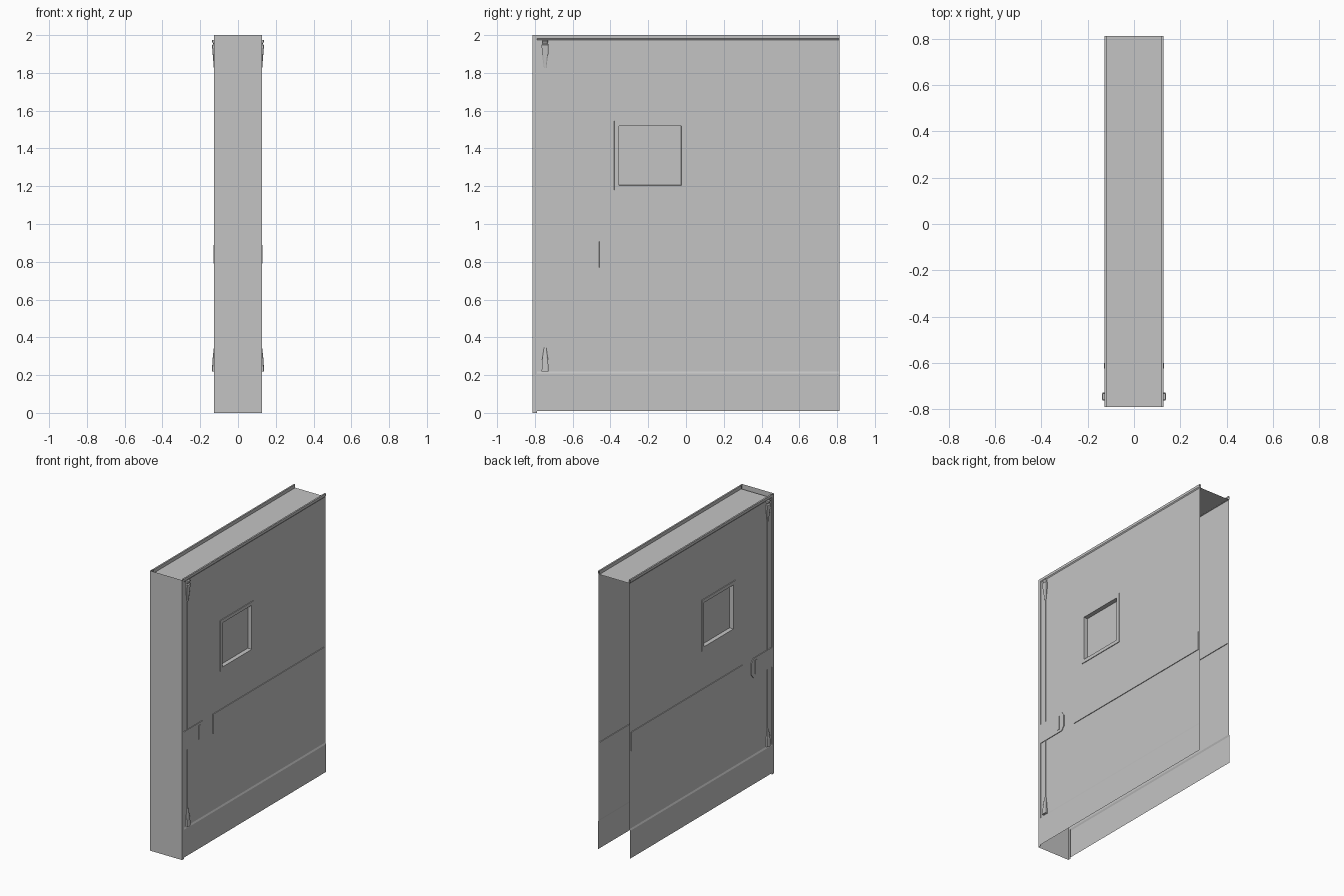
import bpy, bmesh

cube = bpy.data.objects.get("Cube")
if cube:
    bpy.data.objects.remove(cube)

grey = bpy.data.materials.new("light_grey")
grey.use_nodes = True
colour = (0.55, 0.55, 0.55, 1)
grey.diffuse_color = colour
grey.node_tree.nodes["Principled BSDF"].inputs["Base Color"].default_value = colour

SKIN, PROUD = 0.122, 0.127      # recessed panel face and raised trim
FRONT, SEAM, BACK = -0.812, -0.79, 0.812


def finish(name, bm, mirror=True):
    mesh = bpy.data.meshes.new(name)
    bm.to_mesh(mesh)
    bm.free()
    mesh.materials.append(grey)
    ob = bpy.data.objects.new(name, mesh)
    bpy.context.collection.objects.link(ob)
    if mirror:
        ob.modifiers.new("both_sides", 'MIRROR').use_axis[0] = True
    return ob


def skin(name, rings, closed=False, mirror=True):
    """Bridge successive rows of points; closed rows are capped."""
    bm = bmesh.new()
    rows = [[bm.verts.new(p) for p in ring] for ring in rings]
    n = len(rows[0])
    for a, b in zip(rows, rows[1:]):
        for i in range(n if closed else n - 1):
            j = (i + 1) % n
            bm.faces.new((a[i], a[j], b[j], b[i]))
    if closed:
        bm.faces.new(rows[0][::-1])
        bm.faces.new(rows[-1])
        bmesh.ops.recalc_face_normals(bm, faces=bm.faces)
    return finish(name, bm, mirror)


def plate(name, outline, x0, x1):
    skin(name, [[(x, y, z) for y, z in outline] for x in (x0, x1)], closed=True)


# Side panel: kick plate, flat skin and top rail in one folded sheet
columns = [SEAM, -0.46, -0.38, 0.0, 0.795, BACK]
fold = [(PROUD, 0.01), (PROUD, 0.208), (SKIN, 0.22), (SKIN, 0.77), (SKIN, 0.908),
        (SKIN, 1.18), (SKIN, 1.545), (SKIN, 1.975), (PROUD, 1.982), (PROUD, 2.0),
        (0.116, 2.0), (0.116, 1.975)]
bm = bmesh.new()
grid = [[bm.verts.new((x, y, z)) for y in columns] for x, z in fold]
cells = {}
for r in range(len(fold) - 1):
    for c in range(len(columns) - 1):
        cells[r, c] = bm.faces.new((grid[r][c], grid[r][c + 1],
                                    grid[r + 1][c + 1], grid[r + 1][c]))
bm.normal_update()

# Raised belt strip
bmesh.ops.inset_region(bm, faces=[cells[3, c] for c in (1, 2, 3)],
                       thickness=0.001, depth=0.004, use_even_offset=True)

# Window: raised frame, then a deep recess with a flat pane
window = cells[5, 2]
for width, depth in ((0.001, 0.004), (0.024, 0), (0.001, -0.03)):
    bm.normal_update()
    bmesh.ops.inset_individual(bm, faces=[window], thickness=width,
                               depth=depth, use_even_offset=True)
finish("side_panel", bm)

# Front cover folded around both corners, open at top and bottom
bend = [(-SKIN, SEAM), (-PROUD, SEAM), (-PROUD, FRONT),
        (PROUD, FRONT), (PROUD, SEAM), (SKIN, SEAM)]
skin("front_cover", [[(x, y, z) for x, y in bend] for z in (0, 2)], mirror=False)

# Top sheet, sunk below the rails
skin("top_sheet", [[(-SKIN, y, 1.976), (SKIN, y, 1.976)] for y in (SEAM, BACK)],
     mirror=False)

# Latch with clipped corners and its slot bar
plate("latch_plate", [(SEAM, 0.77), (-0.58, 0.77), (-0.557, 0.80),
                      (-0.557, 0.88), (-0.58, 0.908), (SEAM, 0.908)], SKIN, PROUD)
plate("latch_bar", [(-0.625, 0.79), (-0.6, 0.79), (-0.6, 0.89), (-0.625, 0.89)],
      SKIN, 0.129)

# Locking rod with tapered end fittings
ROD = -0.746
plate("locking_rod", [(ROD - 0.004, 0.33), (ROD + 0.004, 0.33),
                      (ROD + 0.004, 1.84), (ROD - 0.004, 1.84)], SKIN, 0.126)


def fitting(name, levels):
    rings = []
    for z, w, x in levels:
        section = [(SKIN, -w), (x - 0.003, -w), (x, -w * 0.6),
                   (x, w * 0.6), (x - 0.003, w), (SKIN, w)]
        rings.append([(px, ROD + dy, z) for px, dy in section])
    skin(name, rings, closed=True)


fitting("upper_fitting", [(1.825, 0.006, 0.128), (1.90, 0.017, 0.134),
                          (1.948, 0.018, 0.138), (1.952, 0.013, 0.130),
                          (1.968, 0.015, 0.139), (1.975, 0.014, 0.136)])
fitting("lower_fitting", [(0.22, 0.018, 0.138), (0.28, 0.016, 0.135),
                          (0.345, 0.006, 0.128)])
